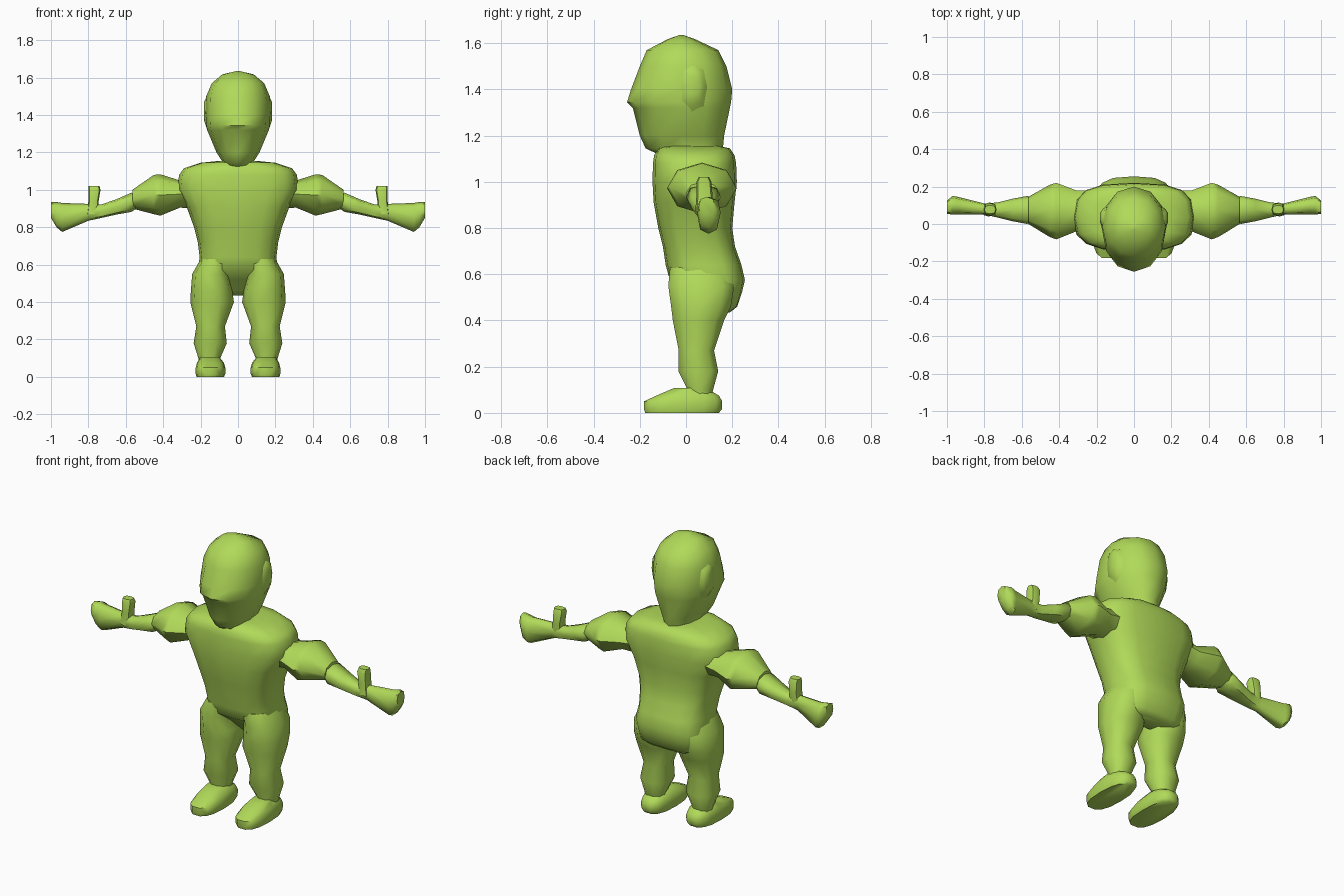
import bpy, bmesh, math

green = bpy.data.materials.new("lime green")
green.diffuse_color = (0.44, 0.70, 0.10, 1)


def loft(name, axis, sections, sides=12, n=2.4, mirror=False, angle=55):
    """Skin rings along an axis. Section = (position, a_min, a_max, b_min, b_max);
    a, b are x, y for axis Z and y, z for axis X. n is the squareness."""
    bm = bmesh.new()
    rings = []
    for p, a0, a1, b0, b1 in sections:
        ring = []
        for i in range(sides):
            t = 2 * math.pi * i / sides
            c, s = round(math.cos(t), 6), round(math.sin(t), 6)
            a = (a0 + a1) / 2 + (a1 - a0) / 2 * math.copysign(abs(c) ** (2 / n), c)
            b = (b0 + b1) / 2 + (b1 - b0) / 2 * math.copysign(abs(s) ** (2 / n), s)
            ring.append(bm.verts.new((a, b, p) if axis == 'Z' else (p, a, b)))
        rings.append(ring)
    for r, q in zip(rings, rings[1:]):
        for i in range(sides):
            j = (i + 1) % sides
            bm.faces.new((r[i], r[j], q[j], q[i]))
    bm.faces.new(rings[0])
    bm.faces.new(rings[-1])
    bmesh.ops.recalc_face_normals(bm, faces=bm.faces)
    me = bpy.data.meshes.new(name)
    bm.to_mesh(me)
    bm.free()
    for f in me.polygons:
        f.use_smooth = True
    me.set_sharp_from_angle(angle=math.radians(angle))
    me.materials.append(green)
    ob = bpy.data.objects.new(name, me)
    bpy.context.collection.objects.link(ob)
    if mirror:
        ob.modifiers.new("mirror", 'MIRROR').use_axis[0] = True
    return ob


def sym(rows):
    """Rows of (z, half width, y front, y back), symmetric in x."""
    return [(z, -w, w, f, b) for z, w, f, b in rows]


# Head with brow ridge, and the ears
loft("head", 'Z', sym([
    (1.10, .085, -.08, .14), (1.145, .08, -.175, .16), (1.20, .115, -.20, .165),
    (1.32, .165, -.23, .19), (1.345, .17, -.255, .195), (1.40, .173, -.238, .20),
    (1.50, .17, -.20, .175), (1.57, .14, -.17, .14), (1.617, .085, -.08, .04),
    (1.635, .01, -.03, -.01)]), n=2.1)
loft("ear", 'X', [(.14, -.05, .10, 1.29, 1.52), (.168, -.03, .08, 1.33, 1.50),
                  (.181, .01, .06, 1.37, 1.47)], sides=8, mirror=True)

# Torso, including hips and seat
loft("torso", 'Z', sym([
    (.435, .15, .09, .19), (.46, .18, .06, .222), (.52, .20, .0, .242),
    (.575, .215, -.07, .255), (.64, .205, -.088, .24), (.72, .215, -.10, .212),
    (.80, .235, -.12, .20), (.91, .275, -.14, .21), (1.0, .325, -.145, .22),
    (1.08, .315, -.143, .217), (1.115, .29, -.138, .21), (1.145, .20, -.12, .19),
    (1.155, .10, -.08, .14)]), n=2.9, sides=16)

# Upper arm and forearm with hand
loft("upper_arm", 'X', [
    (.22, -.05, .18, .90, 1.08), (.31, -.04, .18, .905, 1.05),
    (.415, -.082, .22, .862, 1.083), (.45, -.07, .21, .87, 1.08),
    (.565, .0, .145, .90, 1.0)], sides=8, n=2, mirror=True)
loft("forearm_and_hand", 'X', [
    (.53, .03, .12, .91, .97), (.57, .0, .15, .882, .985),
    (.65, .015, .135, .868, .95), (.73, .035, .115, .85, .922),
    (.80, .05, .11, .835, .925), (.94, .05, .145, .775, .93),
    (.97, .05, .15, .80, .935), (1.0, .055, .125, .85, .935)],
    sides=8, n=2.6, mirror=True)
loft("thumb", 'Z', [(.87, .745, .81, .04, .11), (.94, .745, .80, .045, .115),
                    (1.0, .735, .80, .045, .11), (1.02, .74, .80, .055, .10)],
     sides=8, n=3, mirror=True)

# Legs
loft("leg", 'Z', [
    (.06, .09, .21, .0, .11), (.10, .095, .212, .005, .12),
    (.18, .06, .237, -.037, .143), (.27, .07, .223, -.035, .125),
    (.40, .022, .255, -.062, .17), (.46, .03, .252, -.07, .20),
    (.55, .04, .245, -.083, .215), (.63, .02, .20, -.075, .20)],
    sides=10, n=2.3, mirror=True)

# Feet
loft("foot", 'Z', [
    (0, .075, .222, -.18, .145), (.015, .068, .226, -.185, .158),
    (.05, .068, .226, -.185, .16), (.075, .075, .22, -.13, .145),
    (.107, .10, .20, -.055, .09)], sides=14, n=2.6, mirror=True)
